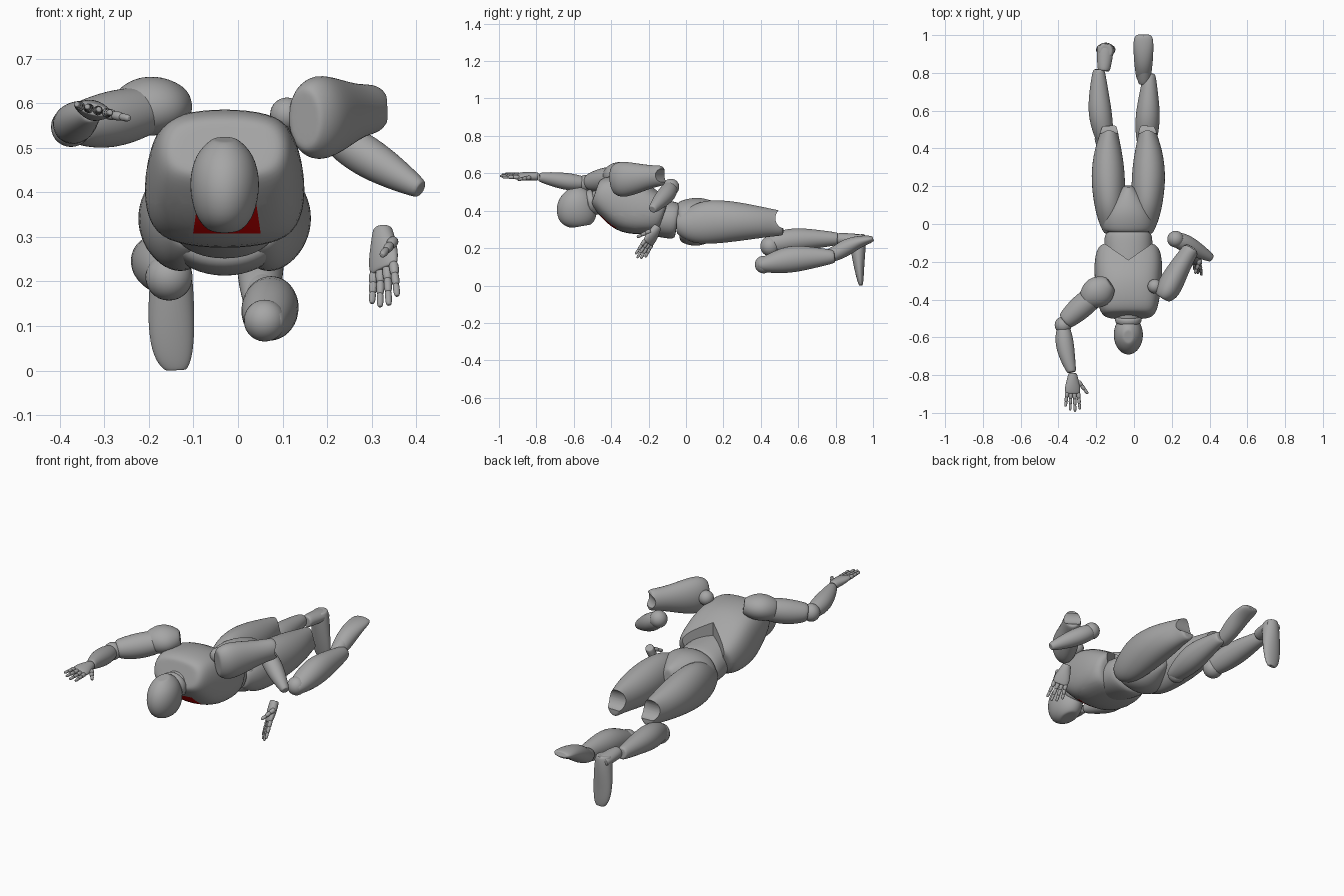
import bpy, bmesh, math
from mathutils import Vector, Matrix

if "Cube" in bpy.data.objects:
    bpy.data.objects.remove(bpy.data.objects["Cube"], do_unlink=True)


def material(name, rgb):
    m = bpy.data.materials.new(name)
    m.use_nodes = True
    m.diffuse_color = (*rgb, 1)
    m.node_tree.nodes["Principled BSDF"].inputs["Base Color"].default_value = (*rgb, 1)
    return m


grey = material("body_grey", (0.38, 0.38, 0.38))
red = material("panel_red", (0.6, 0, 0))
parts = []


def make(name, bm):
    bmesh.ops.recalc_face_normals(bm, faces=bm.faces)
    me = bpy.data.meshes.new(name)
    bm.to_mesh(me)
    bm.free()
    ob = bpy.data.objects.new(name, me)
    bpy.context.collection.objects.link(ob)
    me.materials.append(grey)
    parts.append(ob)
    return ob


def loft(name, stations, hint=(1, 0, 0), sides=12, power=1.0, levels=2):
    """Skin rounded rings; each station is x, y, z, half width, half height."""
    pts = [Vector(s[:3]) for s in stations]
    axis = (pts[-1] - pts[0]).normalized()
    u = Vector(hint)
    u = (u - axis * u.dot(axis)).normalized()
    v = axis.cross(u)
    rings = [(p, s[3] * 1.03, s[4] * 1.03) for p, s in zip(pts, stations)]
    first, last = rings[0], rings[-1]
    rings.insert(0, (first[0], first[1] * 0.75, first[2] * 0.75))
    rings.append((last[0], last[1] * 0.75, last[2] * 0.75))
    bm = bmesh.new()
    loops = []
    for p, w, h in rings:
        loop = []
        for i in range(sides):
            a = math.tau * i / sides
            c, s = math.cos(a), math.sin(a)
            c = math.copysign(abs(c) ** power, c)
            s = math.copysign(abs(s) ** power, s)
            loop.append(bm.verts.new(p + u * w * c + v * h * s))
        loops.append(loop)
    for a, b in zip(loops, loops[1:]):
        for i in range(sides):
            j = (i + 1) % sides
            bm.faces.new((a[i], a[j], b[j], b[i]))
    bm.faces.new(loops[0])
    bm.faces.new(loops[-1])
    ob = make(name, bm)
    mod = ob.modifiers.new("round", "SUBSURF")
    mod.levels = mod.render_levels = levels
    return ob


def ball(name, centre, r):
    bm = bmesh.new()
    bmesh.ops.create_uvsphere(bm, u_segments=24, v_segments=14, radius=r,
                              matrix=Matrix.Translation(centre))
    return make(name, bm)


def bake(ob):
    bpy.context.view_layer.update()
    dg = bpy.context.evaluated_depsgraph_get()
    me = bpy.data.meshes.new_from_object(ob.evaluated_get(dg))
    ob.modifiers.clear()
    ob.data = me


def carve(ob, centre, axis, rx, ry, depth, sides=32):
    """Cut a prism shaped notch out of a part."""
    bm = bmesh.new()
    bmesh.ops.create_cone(bm, cap_ends=True, segments=sides, radius1=1, radius2=1, depth=depth)
    turn = Vector(axis).to_track_quat("Z", "Y").to_matrix().to_4x4()
    bm.transform(Matrix.Translation(centre) @ turn @ Matrix.Diagonal((rx, ry, 1, 1)))
    cutter = make("notch_cutter", bm)
    cutter.hide_render = True
    mod = ob.modifiers.new("notch", "BOOLEAN")
    mod.operation, mod.object, mod.solver = "DIFFERENCE", cutter, "EXACT"
    bake(ob)
    parts.remove(cutter)
    bpy.data.objects.remove(cutter, do_unlink=True)


MID = -0.03

# Head and neck
loft("head", [(MID, -.56, .317, .04, .058), (MID, -.575, .348, .069, .103),
              (MID, -.588, .42, .083, .113), (MID, -.594, .485, .068, .088),
              (MID, -.596, .519, .03, .04)])
loft("neck", [(MID, -.44, .45, .075, .07), (MID, -.56, .43, .058, .06)])
loft("neck_ring", [(MID, -.49, .45, .073, .07), (MID, -.525, .443, .071, .068)])

# Chest with a wedge notch at the waist and a red front panel
chest = loft("chest", [(MID, -.485, .5, .13, .07), (MID, -.45, .492, .157, .102),
                       (MID, -.325, .435, .176, .16), (MID, -.21, .395, .183, .13),
                       (MID, -.12, .375, .165, .10)], power=.68)
carve(chest, (MID, -.1, .4), (0, 0, 1), .13, .09, .6, sides=4)
bm = bmesh.new()
bm.from_mesh(chest.data)
PX, LOW, HIGH, HALF, SLANT = -.025, .308, .375, .076, .15
for co, no in (((PX - HALF, 0, LOW), (-1, 0, SLANT)), ((PX + HALF, 0, LOW), (1, 0, SLANT)),
               ((0, 0, LOW), (0, 0, 1)), ((0, 0, HIGH), (0, 0, 1))):
    bmesh.ops.bisect_plane(bm, geom=bm.verts[:] + bm.edges[:] + bm.faces[:],
                           plane_co=co, plane_no=no)
for f in bm.faces:
    c = f.calc_center_median()
    inside = abs(c.x - PX) < HALF - SLANT * (c.z - LOW) and LOW < c.z < HIGH
    if inside and c.y < -.28 and f.normal.y < -.05:
        f.material_index = 1
bm.to_mesh(chest.data)
bm.free()
chest.data.materials.append(red)

# Abdomen and pelvis
loft("abdomen", [(MID, -.26, .38, .11, .09), (MID, -.15, .36, .13, .10),
                 (MID, -.045, .345, .13, .103)], power=.9)
loft("pelvis", [(MID, -.04, .34, .138, .11), (MID, .03, .338, .148, .132),
                (MID, .1, .345, .122, .128), (MID, .2, .355, .035, .08)], power=.9)

# Thighs with knee notches
for name, s in (("left", 1), ("right", -1)):
    x = lambda d: MID + s * d
    thigh = loft(name + "_thigh", [(x(.085), -.05, .33, .045, .055), (x(.092), .01, .325, .066, .092),
                                   (x(.1), .1, .34, .083, .124), (x(.108), .26, .343, .094, .11),
                                   (x(.108), .4, .338, .072, .085), (x(.103), .47, .336, .05, .073),
                                   (x(.1), .52, .332, .043, .066)])
    carve(thigh, (x(.1), .53, .36), (1, 0, 0), .052, .055, .4)

# Shins with knee balls
loft("left_shin", [(.065, .385, .11, .035, .03), (.065, .42, .112, .052, .045),
                   (.072, .55, .142, .071, .08), (.078, .68, .15, .052, .058),
                   (.082, .795, .155, .033, .036)])
ball("left_knee", (.06, .415, .112), .047)
loft("right_shin", [(-.155, .42, .215, .035, .035), (-.16, .47, .225, .053, .06),
                    (-.18, .58, .245, .066, .068), (-.187, .7, .25, .052, .05),
                    (-.187, .82, .25, .032, .034)])
ball("right_knee", (-.155, .45, .21), .053)

# Feet, one stretched back and one pointing down
loft("left_ankle", [(.055, .745, .15, .036, .035), (.05, .86, .2, .042, .045)])
loft("left_foot", [(.05, .765, .15, .038, .03), (.05, .84, .195, .049, .05),
                   (.05, .92, .235, .054, .034), (.05, .985, .248, .053, .022),
                   (.05, 1.0, .252, .038, .013)])
loft("right_ankle", [(-.16, .81, .25, .035, .034), (-.15, .945, .245, .048, .03)])
loft("right_foot", [(-.15, .915, .272, .04, .045), (-.15, .92, .2, .05, .042),
                    (-.15, .925, .1, .054, .028), (-.146, .932, .03, .045, .018),
                    (-.14, .935, .001, .026, .01)])

# Right arm reaching forward
loft("right_shoulder", [(-.125, -.315, .60, .045, .04), (-.165, -.345, .597, .085, .066),
                        (-.215, -.375, .592, .085, .068), (-.26, -.405, .58, .05, .05)])
loft("right_upper_arm", [(-.2, -.37, .585, .06, .055), (-.27, -.43, .567, .066, .066),
                         (-.32, -.475, .557, .06, .06), (-.365, -.515, .552, .048, .047)])
ball("right_elbow", (-.375, -.535, .547), .045)
loft("right_forearm", [(-.376, -.545, .547, .036, .036), (-.37, -.62, .553, .052, .049),
                       (-.353, -.71, .568, .042, .04), (-.33, -.785, .58, .025, .025)])

# Left arm in separated pieces
ball("left_shoulder_joint", (.11, -.33, .575), .038)
arm = loft("left_upper_arm", [(.15, -.39, .565, .045, .075), (.178, -.35, .567, .07, .102),
                              (.222, -.265, .573, .062, .083), (.268, -.185, .583, .05, .06),
                              (.308, -.125, .588, .045, .056)])
carve(arm, (.322, -.105, .59), (.83, -.55, 0), .042, .042, .3)
ball("left_elbow", (.22, -.08, .527), .044)
loft("left_forearm", [(.22, -.08, .525, .04, .042), (.27, -.1, .492, .048, .05),
                      (.33, -.135, .455, .043, .044), (.41, -.18, .407, .022, .024)])


def hand(side, wrist, direction, thumbward, fold):
    """Palm, four jointed fingers and a thumb folded out of the palm plane."""
    o, d = Vector(wrist), Vector(direction).normalized()
    t = Vector(thumbward)
    t = (t - d * t.dot(d)).normalized()
    n = d.cross(t)
    at = lambda along, across, w, h: (*(o + d * along + t * across), w, h)
    loft(side + "_palm", [at(0, 0, .023, .022), at(.03, 0, .03, .024),
                          at(.075, 0, .044, .021), at(.108, 0, .04, .014)], hint=t)

    def digit(name, base, across, heading, length, r):
        root = o + d * base + t * across
        for k in range(3):
            a, b = length * k / 3, length * (k + 1) / 3
            q = r * (1 - .15 * k)
            loft(f"{side}_{name}_{k + 1}",
                 [(*(root + heading * m), g, g)
                  for m, g in ((a - .004, q * .6), (a, q), (b - .003, q * .9), (b + .001, q * .5))],
                 hint=n + t * .1, sides=10, levels=1)

    for i, name in enumerate(("index", "middle", "ring", "little")):
        lean = .1 - .07 * i
        digit(name, .105, .031 - .0205 * i, d * math.cos(lean) + t * math.sin(lean),
              (.086, .098, .091, .072)[i], .012)
    thumb = (d + t * .8 * (1 - fold) + n * fold).normalized()
    digit("thumb", .045, .033, thumb, .08, .0135)


hand("right", (-.325, -.79, .583), (0, -1, .03), (1, 0, -.25), 0)
hand("left", (.325, -.15, .318), (.02, -.5, -.85), (.65, -.55, .3), .8)

# Freeze shapes and smooth the surfaces
bpy.ops.object.select_all(action="DESELECT")
for ob in parts:
    if ob.modifiers:
        bake(ob)
    ob.select_set(True)
bpy.context.view_layer.objects.active = chest
bpy.ops.object.shade_smooth_by_angle(angle=math.radians(35))
